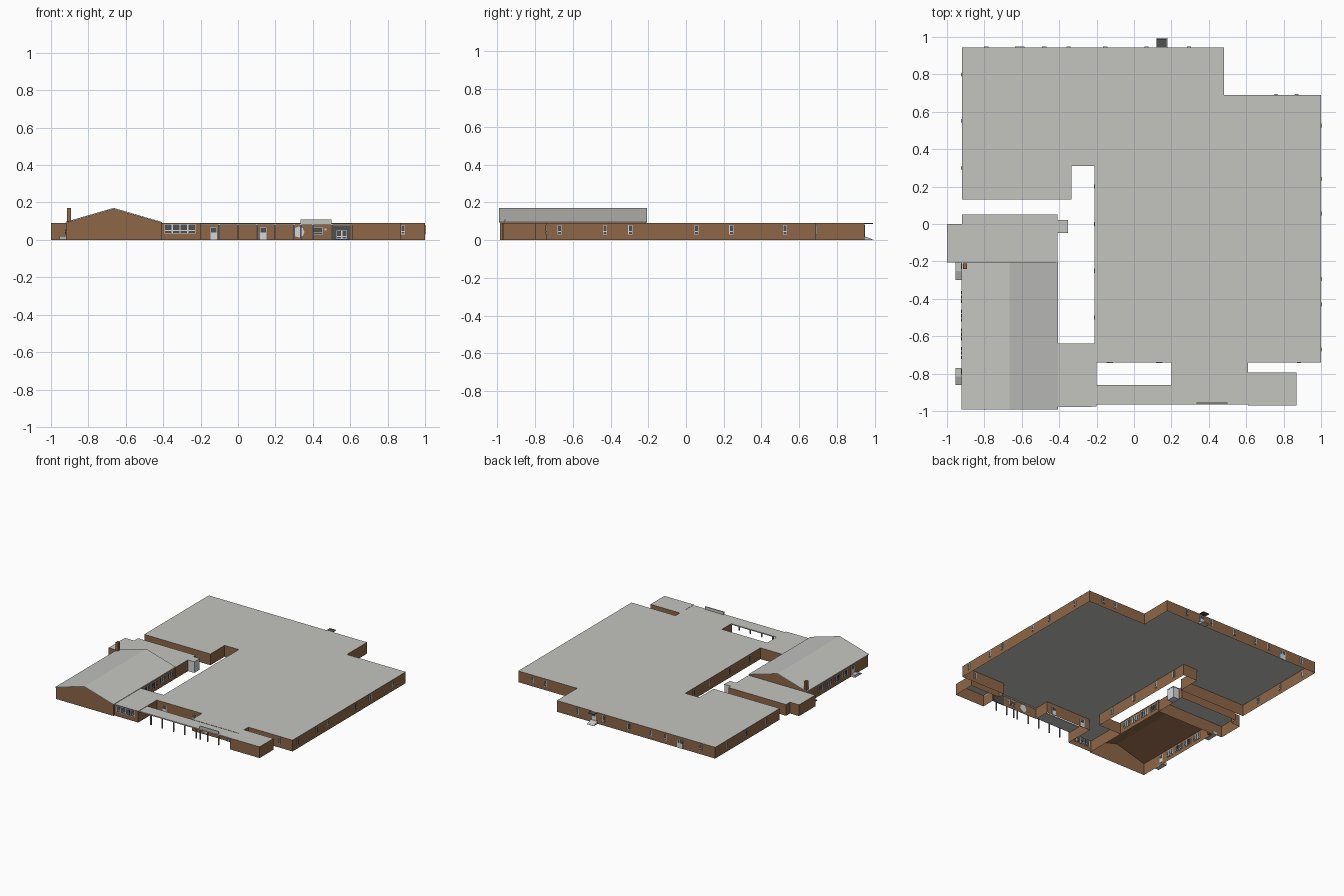
import bpy, bmesh
from mathutils import Vector

if "Cube" in bpy.data.objects:
    bpy.data.objects.remove(bpy.data.objects["Cube"])


def material(name, r, g, b):
    m = bpy.data.materials.new(name)
    m.diffuse_color = (r, g, b, 1)
    m.use_nodes = True
    m.node_tree.nodes["Principled BSDF"].inputs["Base Color"].default_value = m.diffuse_color
    return m


BRICK = material("brown brick", 0.27, 0.135, 0.065)
ROOF = material("light grey roof", 0.55, 0.55, 0.53)
GLASS = material("dark grey glass", 0.08, 0.08, 0.08)
FRAME = material("pale frame", 0.65, 0.68, 0.70)
STEEL = material("mid grey steel", 0.25, 0.27, 0.28)


def finish(name, bm, mats):
    me = bpy.data.meshes.new(name)
    bm.to_mesh(me)
    bm.free()
    for m in mats:
        me.materials.append(m)
    ob = bpy.data.objects.new(name, me)
    bpy.context.collection.objects.link(ob)
    return ob


def add_box(bm, x0, x1, y0, y1, z0, z1, mat=0):
    vs = bmesh.ops.create_cube(bm, size=1)["verts"]
    for v in vs:
        v.co = Vector((x1 if v.co.x > 0 else x0, y1 if v.co.y > 0 else y0,
                       z1 if v.co.z > 0 else z0))
    for f in {f for v in vs for f in v.link_faces}:
        f.material_index = mat


def box(name, mat, *dims):
    bm = bmesh.new()
    add_box(bm, *dims)
    return finish(name, bm, [mat])


def shell(name, outline, height):
    """Open-bottomed brick walls with a flat roof; outline runs anticlockwise."""
    bm = bmesh.new()
    low = [bm.verts.new((x, y, 0)) for x, y in outline]
    top = [bm.verts.new((x, y, height)) for x, y in outline]
    bm.faces.new(top).material_index = 1
    n = len(outline)
    for i in range(n):
        j = (i + 1) % n
        bm.faces.new((low[i], low[j], top[j], top[i]))
    return finish(name, bm, [BRICK, ROOF])


def extrude_y(name, mat, profile, y0, y1, closed=True):
    """Profile in x,z pulled along y; an open one has no face under it."""
    bm = bmesh.new()
    a = [bm.verts.new((x, y0, z)) for x, z in profile]
    b = [bm.verts.new((x, y1, z)) for x, z in profile]
    bm.faces.new(a)
    bm.faces.new(b[::-1])
    n = len(profile)
    for i in range(n if closed else n - 1):
        j = (i + 1) % n
        bm.faces.new((a[j], a[i], b[i], b[j]))
    bmesh.ops.recalc_face_normals(bm, faces=bm.faces)
    return finish(name, bm, [mat])


def openings(name, axis, wall, centres, width, z0, z1, panes=1, door=False):
    """Framed windows or doors seen on both sides of the wall axis = wall."""
    bm = bmesh.new()

    def plate(u0, u1, a, b, t, mat):
        if axis == "x":
            add_box(bm, wall - t, wall + t, u0, u1, a, b, mat)
        else:
            add_box(bm, u0, u1, wall - t, wall + t, a, b, mat)
    for c in centres:
        u = c - width / 2
        plate(u, u + width, z0, z1, 0.003, 0)
        step = width / panes
        for i in range(panes):
            sill = z0 + (z1 - z0) * (0.55 if door else 0.3)
            p0, p1 = u + step * i + 0.003, u + step * (i + 1) - 0.003
            plate(p0, p1, sill + 0.002, z1 - 0.003, 0.0045, 1)
            if not door:
                plate(p0, p1, z0 + 0.003, sill - 0.002, 0.0045, 1)
    return finish(name, bm, [FRAME, GLASS])


# Main building, with connector and entrance block in one outline
shell("main_building", [
    (1, .69), (.48, .69), (.48, .945), (-.92, .945), (-.92, .13), (-.335, .13),
    (-.335, .31), (-.21, .31), (-.21, -.64), (-.41, -.64), (-.41, -.975),
    (-.2, -.975), (-.2, -.74), (.2, -.74), (.2, -.865), (.61, -.865),
    (.61, -.97), (.87, -.97), (.87, -.795), (.61, -.795), (.61, -.74),
    (1, -.74)], 0.09)

# Flat left wing and its glazed porch
shell("left_wing", [(-.41, .05), (-.92, .05), (-.92, 0), (-1, 0), (-1, -.205),
                    (-.41, -.205)], 0.09)
box("glazed_porch", FRAME, -.41, -.355, -.045, .02, 0, .085)
box("porch_roof", ROOF, -.41, -.353, -.047, .022, .085, .09)

# Gabled hall: walls, roof sheets and chimney
L, M, R = -.92, -.665, -.41
extrude_y("hall_walls", BRICK,
          [(L, 0), (L, .093), (M, .166), (R, .093), (R, 0)], -.985, -.21, False)
extrude_y("hall_roof", ROOF,
          [(L - .003, .093), (M, .167), (R + .003, .093), (R + .003, .096),
           (M, .171), (L - .003, .096)], -.992, -.207)
box("chimney", BRICK, -.915, -.893, -.24, -.212, 0, .17)

# Front canopy, sign board and posts
box("front_canopy", ROOF, -.2, .61, -.965, -.862, .08, .088)
box("sign_board", ROOF, .335, .5, -.962, -.954, .08, .11)
bm = bmesh.new()
for px in (-.1, 0, .1, .2, .3, .335, .4, .5):
    add_box(bm, px - .004, px + .004, -.96, -.952, 0, .08)
finish("canopy_posts", bm, [STEEL])

# Front openings
openings("connector_window", "y", -.975, [-.31], .165, .035, .085, 4)
openings("front_doors", "y", -.74, [-.13, .135], .036, 0, .066, 1, True)
openings("front_end_window", "y", -.74, [.882], .02, .03, .08)
openings("lobby_window", "y", -.865, [.425], .055, .025, .068, 1)
box("wall_lamp", FRAME, .463, .473, -.869, -.861, .05, .06)
box("entrance_surround", GLASS, .508, .602, -.868, -.862, 0, .075)
openings("entrance_doors", "y", -.868, [.555], .055, .005, .05, 2)

# Eight-sided disc on the lobby wall
bm = bmesh.new()
bmesh.ops.create_cone(bm, cap_ends=True, segments=8, radius1=.03, radius2=.03,
                      depth=.008)
for v in bm.verts:
    v.co = Vector((v.co.x + .325, v.co.z - .866, v.co.y + .042))
bmesh.ops.recalc_face_normals(bm, faces=bm.faces)
finish("round_panel", bm, [FRAME])

# Side and back windows
openings("right_windows", "x", 1, [-.67, -.43, -.295, .055, .24, .525],
         .022, .03, .08)
openings("back_windows", "y", .945, [.295, .066, -.154, -.35, -.48, -.79],
         .022, .03, .08)
openings("back_double_door", "y", .945, [-.61], .05, 0, .07, 2, True)
openings("back_door", "y", .945, [.15], .035, .02, .078, 1, True)
openings("back_step_windows", "y", .69, [.76, .87], .022, .03, .08)
openings("left_windows", "x", -.92, [.3, .55, .8], .022, .03, .08)
openings("inner_windows", "x", -.21, [-.5, -.25, 0, .2], .022, .03, .08)
openings("hall_left_windows", "x", L, [-.69, -.59, -.49, -.39], .07, .03, .08, 3)
openings("hall_right_windows", "x", R, [-.57, -.47, -.37, -.27], .07, .03, .08, 3)
openings("hall_side_doors", "x", L, [-.79, -.225], .035, .02, .08, 1, True)


# Landings with ramps: level half, then a slope (runs along -y)
def side_ramp(name, y0, y1):
    bm = bmesh.new()
    add_box(bm, -.955, -.92, y0, y1, 0, .02)
    mid = (y0 + y1) / 2
    bmesh.ops.bisect_plane(bm, geom=bm.verts[:] + bm.edges[:] + bm.faces[:],
                           plane_co=(0, mid, 0), plane_no=(0, 1, 0))
    for v in bm.verts:
        if v.co.y < mid - .01 and v.co.z > .01:
            v.co.z = .002
    return finish(name, bm, [ROOF])


side_ramp("side_ramp_rear", -.3, -.2)
side_ramp("side_ramp_front", -.86, -.77)

# Back ramp and the thin canopy over it
bm = bmesh.new()
add_box(bm, .12, .18, .945, .995, 0, .02)
for v in bm.verts:
    if v.co.y > .97 and v.co.z > .01:
        v.co.z = .001
finish("back_ramp", bm, [ROOF])
box("back_canopy", GLASS, .12, .175, .945, .99, .086, .09)
